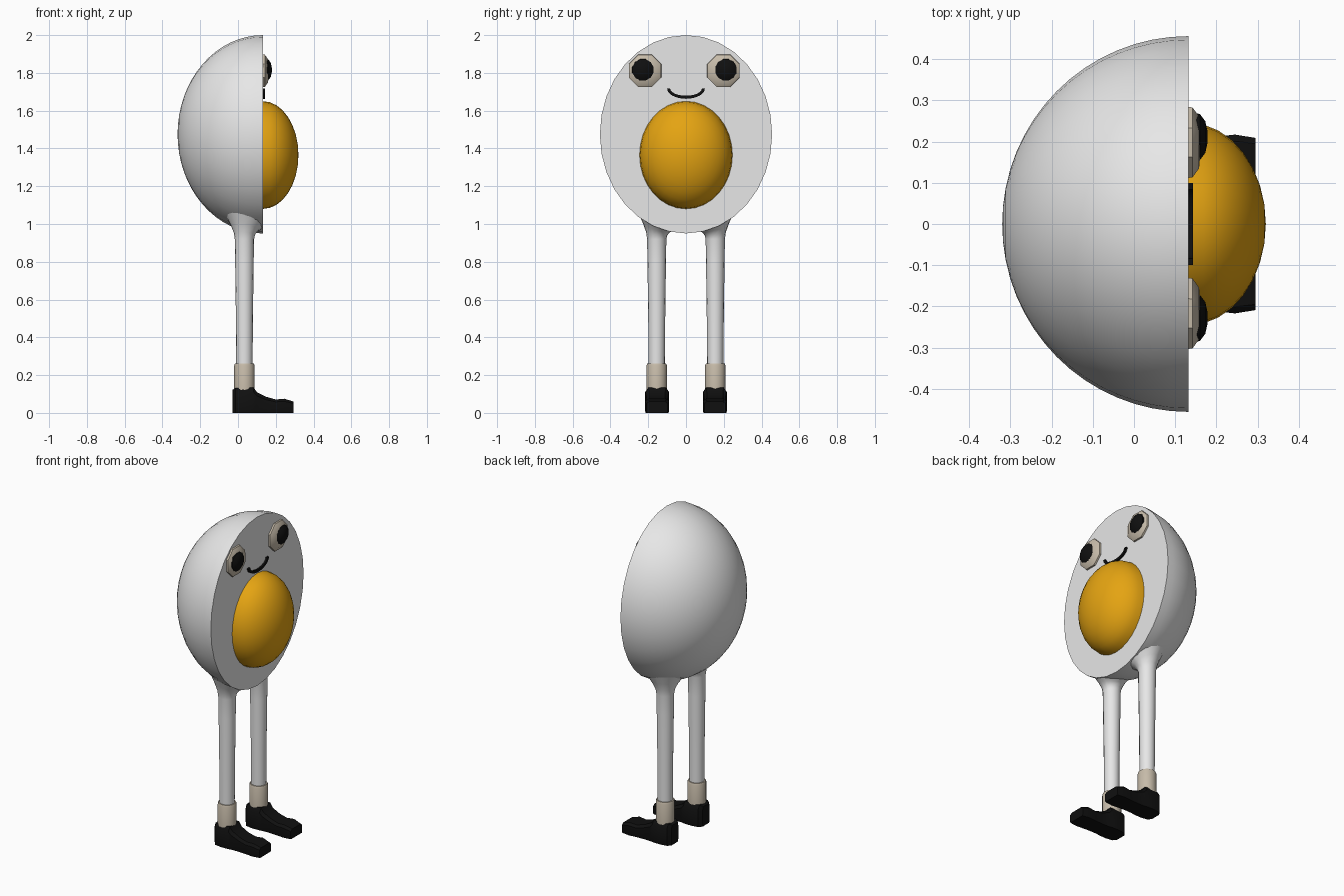
import bpy, bmesh, math
from mathutils import Matrix

if "Cube" in bpy.data.objects:
    bpy.data.objects.remove(bpy.data.objects["Cube"])


def mat(name, rgb):
    m = bpy.data.materials.new(name)
    m.diffuse_color = (*rgb, 1)
    m.use_nodes = True
    m.node_tree.nodes["Principled BSDF"].inputs["Base Color"].default_value = m.diffuse_color
    return m


WHITE = mat("egg_white", (0.8, 0.8, 0.8))
YOLK = mat("yolk_orange", (0.78, 0.37, 0.006))
BEIGE = mat("beige", (0.57, 0.5, 0.4))
BLACK = mat("black", (0.005, 0.005, 0.005))

FACE_X = 0.132                 # plane of the cut egg face
EGG = (0.452, 0.456, 0.525)    # egg half-axes
EGG_Z = 1.475


def finish(bm, name, material, angle=40):
    bmesh.ops.recalc_face_normals(bm, faces=bm.faces[:])
    me = bpy.data.meshes.new(name)
    bm.to_mesh(me)
    bm.free()
    me.materials.append(material)
    ob = bpy.data.objects.new(name, me)
    bpy.context.collection.objects.link(ob)
    bpy.ops.object.select_all(action='DESELECT')
    ob.select_set(True)
    bpy.context.view_layer.objects.active = ob
    bpy.ops.object.shade_smooth_by_angle(angle=math.radians(angle))
    return ob


def loft(name, rings, material, angle=40):
    """Skin a list of equal-length point rings and cap both ends."""
    bm = bmesh.new()
    vs = [[bm.verts.new(p) for p in r] for r in rings]
    n = len(rings[0])
    for a, b in zip(vs, vs[1:]):
        for i in range(n):
            j = (i + 1) % n
            bm.faces.new((a[i], a[j], b[j], b[i]))
    bm.faces.new(vs[0])
    bm.faces.new(vs[-1])
    return finish(bm, name, material, angle)


def half_ellipsoid(name, axes, z, segs, rings, sign, material):
    """Half ellipsoid bulging along x from the face plane, with a flat cap."""
    bm = bmesh.new()
    bmesh.ops.create_uvsphere(bm, u_segments=segs, v_segments=rings, radius=1)
    bmesh.ops.delete(bm, geom=[v for v in bm.verts if v.co.z < -0.01], context='VERTS')
    bm.faces.new(sorted((v for v in bm.verts if v.co.z < 0.01),
                        key=lambda v: math.atan2(v.co.y, v.co.x)))
    bm.transform(Matrix.Translation((FACE_X, 0, z))
                 @ Matrix.Diagonal((*axes, 1))
                 @ Matrix.Rotation(sign * math.pi / 2, 4, 'Y'))
    return finish(bm, name, material)


def disc_rings(y, z, profile, n):
    """Rings around the x axis from (radius, x) pairs."""
    return [[(x, y + r * math.cos((i + 0.5) * math.tau / n),
              z + r * math.sin((i + 0.5) * math.tau / n)) for i in range(n)]
            for r, x in profile]


def egg_bottom(x, y):
    """Height of the underside of the egg."""
    k = 1 - ((x - FACE_X) / EGG[0]) ** 2 - (y / EGG[1]) ** 2
    return EGG_Z - EGG[2] * math.sqrt(max(k, 0))


# Halved egg and its yolk
half_ellipsoid("egg_body", EGG, EGG_Z, 32, 32, -1, WHITE)
half_ellipsoid("yolk", (0.188, 0.246, 0.285), 1.365, 32, 16, 1, YOLK)

# Eyes and pupils
for side, y, py in (("left", -0.217, -0.228), ("right", 0.198, 0.211)):
    loft(side + "_eye", disc_rings(y, 1.811, [
        (0.094, 0.125), (0.092, 0.142), (0.068, 0.158), (0.02, 0.162)], 8), BEIGE)
    loft(side + "_pupil", disc_rings(py, 1.816, [
        (0.060, 0.148), (0.058, 0.16), (0.04, 0.173), (0.012, 0.179)], 12), BLACK)

# Smile: curved bar
smile = []
for i in range(17):
    a = math.pi * (1 + i / 16)
    c, s = math.cos(a), math.sin(a)
    smile.append([(x, r * c, 1.718 + (r - 0.045) * s)
                  for x, r in ((0.128, 0.084), (0.143, 0.084), (0.143, 0.1), (0.128, 0.1))])
loft("smile", smile, BLACK, 30)

# Legs, socks and shoes
LX, LY, N = 0.034, 0.155, 16
ANG = [i * math.tau / N for i in range(N)]
SHOE = [  # x, half width, height
    (-0.030, 0.034, 0.122), (-0.014, 0.055, 0.132), (0.03, 0.063, 0.135),
    (0.083, 0.061, 0.134), (0.10, 0.057, 0.11), (0.15, 0.056, 0.085),
    (0.20, 0.059, 0.071), (0.245, 0.064, 0.075), (0.295, 0.056, 0.06)]

for name, s in (("left", -1), ("right", 1)):
    def ring(r, z):
        return [(LX + r * math.cos(a), s * LY + r * math.sin(a), z) for a in ANG]

    # leg shaft, flaring into the underside of the egg
    leg = [ring(0.043, 0.22), ring(0.045, 0.5), ring(0.049, 0.8), ring(0.051, 0.92)]
    for t in (0.35, 0.7, 1.0):
        leg.append([(x, y, 0.92 + t * (egg_bottom(x, y) + 0.004 - 0.92))
                    for x, y, _ in ring(0.051 + 0.044 * t * t, 0)])
    loft(name + "_leg", leg, WHITE, 60)

    # ankle sock
    loft(name + "_sock", [ring(0.054, 0.11), ring(0.054, 0.25), ring(0.05, 0.261)], BEIGE)

    # shoe
    shoe = [[(x, s * 0.153 + k * w, f * h) for k, f in (
        (-0.94, 0), (-1, 0.12), (-1, 0.82), (-0.75, 1),
        (0.75, 1), (1, 0.82), (1, 0.12), (0.94, 0))] for x, w, h in SHOE]
    loft(name + "_shoe", shoe, BLACK, 35)
